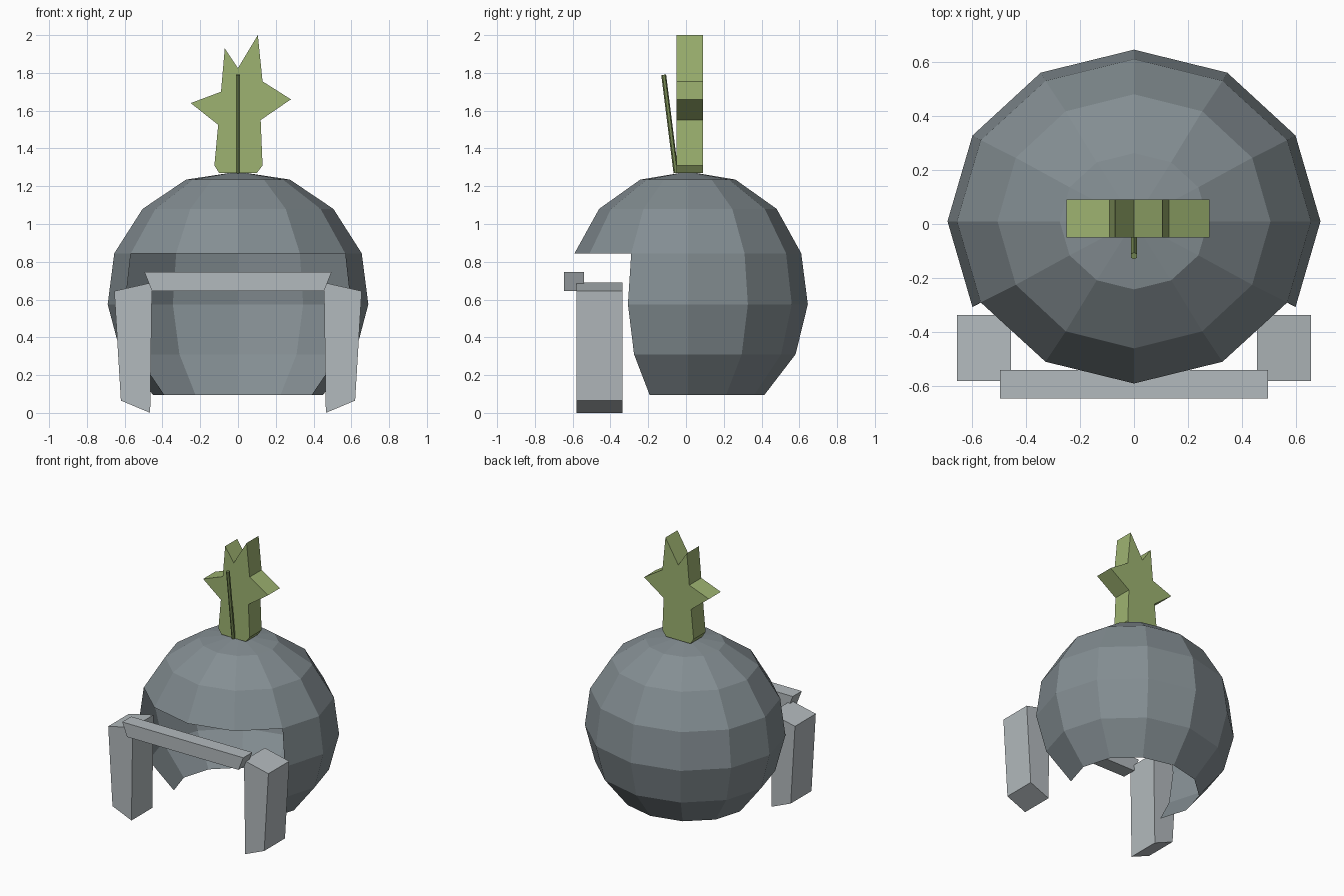
import bpy, bmesh, math
from mathutils import Vector

if "Cube" in bpy.data.objects:
    bpy.data.objects.remove(bpy.data.objects["Cube"])


def material(name, color):
    m = bpy.data.materials.new(name)
    m.diffuse_color = (*color, 1)
    m.use_nodes = True
    m.node_tree.nodes["Principled BSDF"].inputs["Base Color"].default_value = m.diffuse_color
    return m


def finish(bm, name, mat):
    bmesh.ops.recalc_face_normals(bm, faces=bm.faces)
    me = bpy.data.meshes.new(name)
    bm.to_mesh(me)
    bm.free()
    ob = bpy.data.objects.new(name, me)
    bpy.context.collection.objects.link(ob)
    me.materials.append(mat)
    return ob


def prism(name, outline, y0, y1, mat):
    """Extrude an x-z outline from y0 to y1."""
    bm = bmesh.new()
    face = bm.faces.new([bm.verts.new((x, y0, z)) for x, z in outline])
    ext = bmesh.ops.extrude_face_region(bm, geom=[face])
    moved = [v for v in ext["geom"] if isinstance(v, bmesh.types.BMVert)]
    bmesh.ops.translate(bm, verts=moved, vec=(0, y1 - y0, 0))
    return finish(bm, name, mat)


leaf_green = material("leaf_green", (0.34, 0.45, 0.165))
stem_green = material("stem_green", (0.19, 0.26, 0.09))
dark_steel = material("dark_steel", (0.23, 0.27, 0.29))
light_steel = material("light_steel", (0.45, 0.49, 0.51))

# Helmet shell: 12-sided dome, open below, with the face opening left out
SIDES, CY = 12, 0.01
rings = [(0.095, 0.45, 0.405), (0.31, 0.62, 0.57), (0.575, 0.69, 0.635),
         (0.845, 0.655, 0.60), (1.08, 0.505, 0.47), (1.235, 0.275, 0.252)]
bm = bmesh.new()
loops = []
for z, rx, ry in rings:
    angles = [2 * math.pi * i / SIDES for i in range(SIDES)]
    loops.append([bm.verts.new((rx * math.cos(a), CY + ry * math.sin(a), z))
                  for a in angles])
top = bm.verts.new((0, CY, 1.277))
for r in range(len(rings) - 1):
    for i in range(SIDES):
        if r < 3 and 7 <= i <= 10:
            continue
        j = (i + 1) % SIDES
        bm.faces.new((loops[r][i], loops[r][j], loops[r + 1][j], loops[r + 1][i]))
for i in range(SIDES):
    bm.faces.new((loops[-1][i], loops[-1][(i + 1) % SIDES], top))
bmesh.ops.delete(bm, geom=[v for v in bm.verts if not v.link_faces], context='VERTS')
finish(bm, "helmet_shell", dark_steel)

# Cheek guards, mirrored left and right
cheek = [(0.455, 0.69), (0.655, 0.645), (0.62, 0.065), (0.465, 0.0)]
for side, s in (("right", 1), ("left", -1)):
    prism(f"cheek_guard_{side}", [(s * x, z) for x, z in cheek], -0.58, -0.337,
          light_steel)

# Brow bar
prism("brow_bar", [(-0.495, 0.745), (0.495, 0.745), (0.455, 0.645), (-0.455, 0.645)],
      -0.645, -0.54, light_steel)

# Leaf-shaped crest
prism("leaf_crest",
      [(-0.10, 1.27), (-0.125, 1.31), (-0.105, 1.525), (-0.25, 1.64), (-0.09, 1.70),
       (-0.07, 1.93), (0, 1.825), (0.105, 2.0), (0.13, 1.755), (0.28, 1.66),
       (0.12, 1.55), (0.13, 1.31), (0.10, 1.27)], -0.05, 0.09, leaf_green)

# Thin leaf stem leaning forward
a, b = Vector((0, -0.053, 1.27)), Vector((0, -0.118, 1.79))
bm = bmesh.new()
bmesh.ops.create_cone(bm, cap_ends=True, segments=6, radius1=0.013, radius2=0.013,
                      depth=(b - a).length)
stem = finish(bm, "leaf_stem", stem_green)
stem.location = (a + b) / 2
stem.rotation_euler = (b - a).to_track_quat('Z', 'Y').to_euler()
